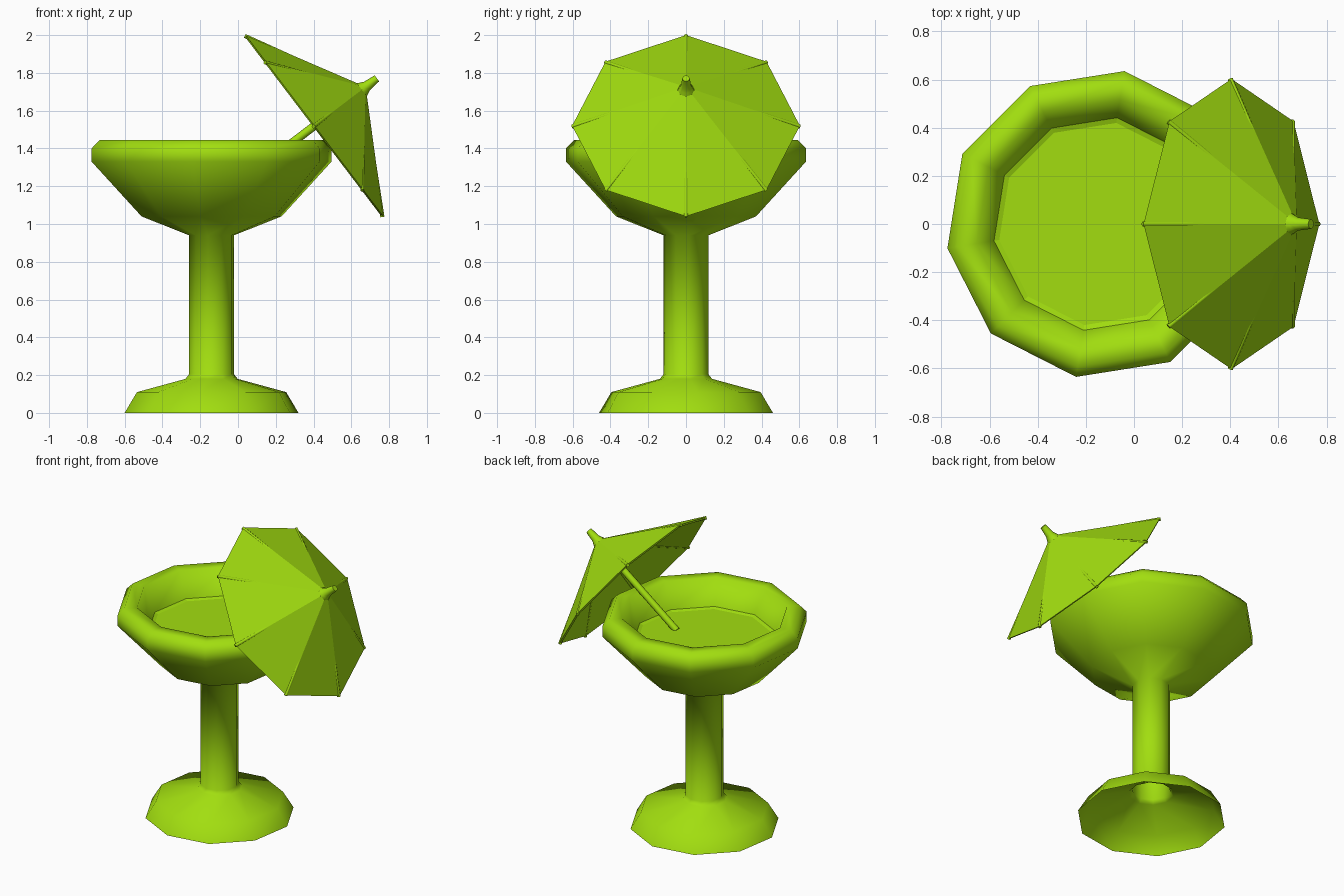
import bpy, bmesh
from math import pi, sin, cos, atan2, radians
from mathutils import Matrix, Vector

cube = bpy.data.objects.get("Cube")
if cube:
    bpy.data.objects.remove(cube, do_unlink=True)

LIME = (0.36, 0.73, 0.005, 1.0)
lime = bpy.data.materials.new("lime_green")
lime.use_nodes = True
lime.diffuse_color = LIME
lime.node_tree.nodes["Principled BSDF"].inputs["Base Color"].default_value = LIME


def lathe(name, profile, sides, turn=0.0, matrix=Matrix(), smooth=None,
          cap_start=False, cap_end=False, closed=False):
    """Revolve (radius, height) points, listed bottom-up on the outside."""
    bm = bmesh.new()
    rings = []
    for r, z in profile:
        angles = [turn + 2 * pi * k / sides for k in range(sides)]
        rings.append([bm.verts.new((r * cos(a), r * sin(a), z)) for a in angles])
    pairs = list(zip(rings, rings[1:]))
    if closed:
        pairs.append((rings[-1], rings[0]))
    for low, high in pairs:
        for k in range(sides):
            n = (k + 1) % sides
            bm.faces.new((low[k], low[n], high[n], high[k]))
    if cap_start:
        bm.faces.new(rings[0][::-1])
    if cap_end:
        bm.faces.new(rings[-1])
    mesh = bpy.data.meshes.new(name)
    bm.to_mesh(mesh)
    bm.free()
    mesh.materials.append(lime)
    if smooth:
        mesh.shade_smooth()
        mesh.set_sharp_from_angle(angle=radians(smooth))
    obj = bpy.data.objects.new(name, mesh)
    obj.matrix_world = matrix
    bpy.context.collection.objects.link(obj)
    return obj


def rod(name, start, end, radius, matrix):
    """Thin capped cylinder between two points."""
    axis = end - start
    place = Matrix.Translation(start) @ axis.to_track_quat('Z', 'Y').to_matrix().to_4x4()
    return lathe(name, [(radius, 0), (radius, axis.length)], 8, matrix=matrix @ place,
                 smooth=60, cap_start=True, cap_end=True)


# Glass: hollow foot, stem, bowl and rolled rim in one ten-sided surface
glass_place = Matrix.Translation((-0.14, 0, 0))
TURN = radians(9)
lathe("glass", [(0.466, 0), (0.40, 0.11), (0.14, 0.18), (0.12, 0.205), (0.12, 0.94),
                (0.375, 1.04), (0.643, 1.33), (0.643, 1.40), (0.60, 1.445),
                (0.52, 1.445), (0.445, 1.27)],
      10, TURN, glass_place, smooth=70)

# Drink surface with a slightly lowered middle
lathe("drink", [(0.447, 1.28), (0.425, 1.272)], 10, TURN, glass_place, cap_end=True)

# Parasol: canopy, ribs, handle and tip, tilted over the rim
tilt = Matrix.Translation((0.405, 0, 1.52)) @ Matrix.Rotation(atan2(0.796, 0.605), 4, 'Y')
lathe("parasol_canopy", [(0.59, -0.008), (0.603, 0), (0.045, 0.315), (0.03, 0.297)],
      8, matrix=tilt, closed=True)
for k in range(8):
    spin = Matrix.Rotation(k * pi / 4, 4, 'Z')
    rod(f"parasol_rib_{k + 1}", Vector((0.602, 0, -0.006)), Vector((0.03, 0, 0.303)),
        0.011, tilt @ spin)
rod("parasol_handle", Vector((0, 0, -0.42)), Vector((0, 0, 0.32)), 0.022, tilt)
lathe("parasol_tip", [(0.047, 0.308), (0.036, 0.33), (0.027, 0.35), (0.02, 0.415)],
      8, matrix=tilt, smooth=50, cap_start=True, cap_end=True)
